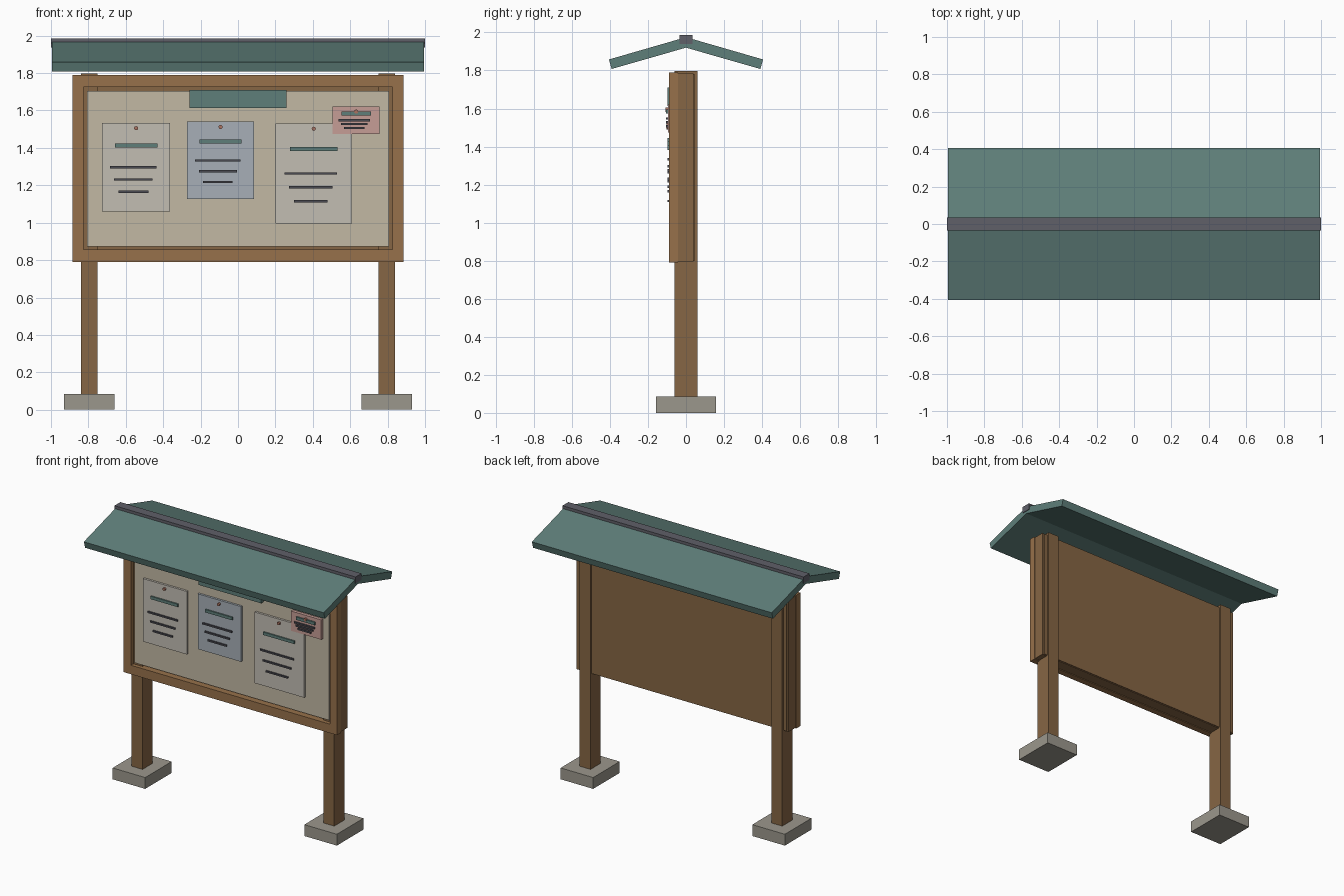
import bpy, math

if "Cube" in bpy.data.objects:
    bpy.data.objects.remove(bpy.data.objects["Cube"])

MATS = {}
COLORS = {
    "wood": (0.31, 0.165, 0.07, 1), "dark_wood": (0.24, 0.133, 0.058, 1),
    "stone": (0.33, 0.31, 0.265, 1), "roof_green": (0.113, 0.21, 0.192, 1),
    "slate": (0.115, 0.115, 0.14, 1), "cork": (0.54, 0.48, 0.37, 1),
    "paper": (0.54, 0.51, 0.45, 1), "blue_paper": (0.386, 0.43, 0.474, 1),
    "pink_paper": (0.565, 0.34, 0.305, 1), "ink": (0.07, 0.07, 0.085, 1),
    "pin_red": (0.40, 0.17, 0.12, 1),
}


def finish(ob, color):
    if color not in MATS:
        MATS[color] = bpy.data.materials.new(color)
        MATS[color].diffuse_color = COLORS[color]
    ob.data.materials.append(MATS[color])
    return ob


def mesh(name, verts, faces, color):
    me = bpy.data.meshes.new(name)
    me.from_pydata(verts, [], faces)
    ob = bpy.data.objects.new(name, me)
    bpy.context.collection.objects.link(ob)
    return finish(ob, color)


def box(name, x, y, z, color):
    """Box from (min, max) ranges."""
    verts = [(a, b, c) for a in x for b in y for c in z]
    faces = [(0, 1, 3, 2), (4, 6, 7, 5), (0, 4, 5, 1),
             (2, 3, 7, 6), (0, 2, 6, 4), (1, 5, 7, 3)]
    return mesh(name, verts, faces, color)


def border(name, ox, oz, ix, iz, y, color):
    """Rectangular ring: two full-width rails and two stiles between them."""
    box(name + "_top_rail", (-ox, ox), y, (iz[1], oz[1]), color)
    box(name + "_bottom_rail", (-ox, ox), y, (oz[0], iz[0]), color)
    for side, s in (("left", -1), ("right", 1)):
        box(f"{name}_{side}_stile", sorted((s * ix, s * ox)), y, iz, color)


# Footings and posts
for side, s in (("left", -1), ("right", 1)):
    cx = s * 0.795
    box(side + "_footing", (cx - 0.135, cx + 0.135), (-0.157, 0.157), (0, 0.085), "stone")
    box(side + "_post", (cx - 0.045, cx + 0.045), (-0.06, 0.06), (0.085, 1.797), "dark_wood")

# Front frame, backing, and pin board with a shadow gap around it
border("frame", 0.885, (0.79, 1.79), 0.825, (0.857, 1.725), (-0.09, -0.042), "wood")
box("backing", (-0.88, 0.88), (-0.042, 0.04), (0.795, 1.785), "dark_wood")
box("back_panel", (-0.865, 0.865), (0.04, 0.046), (0.80, 1.78), "dark_wood")
box("pin_board", (-0.807, 0.807), (-0.072, -0.042), (0.874, 1.705), "cork")
box("header_plate", (-0.26, 0.26), (-0.097, -0.072), (1.614, 1.71), "roof_green")

# Gabled roof as one chevron profile, with ridge cap
profile = [(-0.405, 1.858), (0, 1.975), (0.405, 1.858),
           (0.391, 1.808), (0, 1.92), (-0.391, 1.808)]
verts = [(x, y, z) for x in (-0.995, 0.995) for y, z in profile]
faces = [(0, 1, 4, 5), (1, 2, 3, 4), (11, 10, 7, 6), (10, 9, 8, 7)]
faces += [(i, i + 6, (i + 1) % 6 + 6, (i + 1) % 6) for i in range(6)]
mesh("roof", verts, faces, "roof_green")
box("ridge_cap", (-1, 1), (-0.035, 0.035), (1.938, 1.986), "slate")


def notice(name, x, z, front, color):
    """Pinned sheet with a title bar, three rules and a pin."""
    w, h, cx = x[1] - x[0], z[1] - z[0], (x[0] + x[1]) / 2
    box(name + "_sheet", x, (front, -0.07), z, color)
    rows = [("title", 0.625, 0.256, 0.011, 0.0, "roof_green"),
            ("rule_1", 0.68, 0.50, 0.006, -0.04, "ink"),
            ("rule_2", 0.57, 0.64, 0.006, -0.04, "ink"),
            ("rule_3", 0.44, 0.78, 0.006, -0.04, "ink")]
    for part, frac, drop, half, shift, col in rows:
        mx, mz, hw = cx + shift * w, z[1] - drop * h, frac * w / 2
        box(f"{name}_{part}", (mx - hw, mx + hw), (front - 0.01, front),
            (mz - half, mz + half), col)
    bpy.ops.mesh.primitive_cylinder_add(vertices=12, radius=0.011, depth=0.014,
                                        location=(cx, front - 0.007, z[1] - 0.028),
                                        rotation=(math.pi / 2, 0, 0))
    pin = bpy.context.object
    pin.name = name + "_pin"
    finish(pin, "pin_red")


# Notices
notice("left_notice", (-0.727, -0.363), (1.061, 1.533), -0.088, "paper")
notice("middle_notice", (-0.272, 0.086), (1.126, 1.54), -0.088, "blue_paper")
notice("right_notice", (0.20, 0.61), (0.997, 1.53), -0.088, "paper")
notice("small_notice", (0.506, 0.757), (1.474, 1.622), -0.095, "pink_paper")

for m in bpy.data.materials:
    if m.users and not m.is_grease_pencil:
        m.use_nodes = True
        m.node_tree.nodes["Principled BSDF"].inputs["Base Color"].default_value = m.diffuse_color
